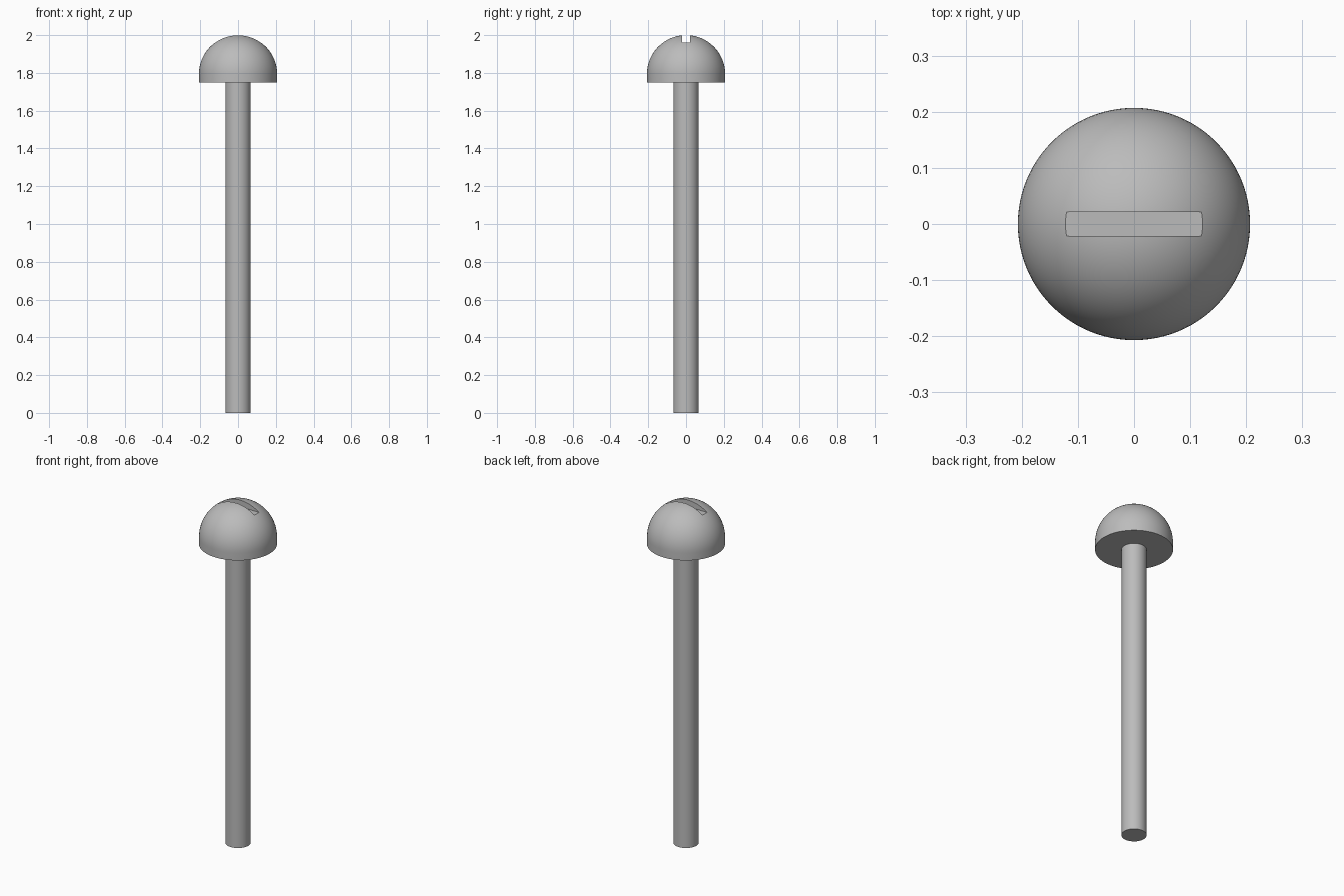
import bpy
import bmesh
from math import sin, cos, pi, radians

if "Cube" in bpy.data.objects:
    bpy.data.objects.remove(bpy.data.objects["Cube"], do_unlink=True)

HEAD_R, SHAFT_R = 0.207, 0.067
HEAD_BASE, DOME_BASE, TOP = 1.75, 1.793, 2.0
SLOT_FLOOR, SLOT_HALF = 1.96, 0.021

steel = bpy.data.materials.new("steel grey")
steel.use_nodes = True
colour = (0.5, 0.5, 0.5, 1)
steel.diffuse_color = colour
steel.node_tree.nodes["Principled BSDF"].inputs["Base Color"].default_value = colour


def lathe(name, profile, steps=96):
    """Revolve an (r, z) profile around the z axis."""
    bm = bmesh.new()
    verts = [bm.verts.new((r, 0, z)) for r, z in profile]
    edges = [bm.edges.new(pair) for pair in zip(verts, verts[1:])]
    bmesh.ops.spin(bm, geom=verts + edges, cent=(0, 0, 0), axis=(0, 0, 1),
                   angle=2 * pi, steps=steps)
    bmesh.ops.remove_doubles(bm, verts=bm.verts, dist=1e-5)
    bmesh.ops.recalc_face_normals(bm, faces=bm.faces)
    mesh = bpy.data.meshes.new(name)
    bm.to_mesh(mesh)
    bm.free()
    mesh.materials.append(steel)
    obj = bpy.data.objects.new(name, mesh)
    bpy.context.collection.objects.link(obj)
    return obj


def activate(obj):
    bpy.ops.object.select_all(action="DESELECT")
    obj.select_set(True)
    bpy.context.view_layer.objects.active = obj


# Round shaft
shaft = lathe("shaft", [(0, 0), (SHAFT_R, 0), (SHAFT_R, HEAD_BASE), (0, HEAD_BASE)])

# Domed head with a short straight rim, open underneath onto the shaft
arc = [i * pi / 2 / 24 for i in range(24)]
dome = [(HEAD_R * cos(a), DOME_BASE + HEAD_R * sin(a)) for a in arc]
head = lathe("head", [(0, HEAD_BASE), (HEAD_R, HEAD_BASE)] + dome + [(0, TOP)])

# Screwdriver slot cut across the top of the head
bpy.ops.mesh.primitive_cube_add(size=1, location=(0, 0, SLOT_FLOOR + 0.1))
cutter = bpy.context.object
cutter.name = "slot_cutter"
cutter.scale = (0.6, SLOT_HALF * 2, 0.2)
cutter.hide_render = True
cutter.data.materials.append(steel)
activate(head)
slot = head.modifiers.new("slot", "BOOLEAN")
slot.operation = "DIFFERENCE"
slot.solver = "EXACT"
slot.object = cutter
bpy.ops.object.modifier_apply(modifier=slot.name)
bpy.data.objects.remove(cutter, do_unlink=True)

# Smooth curves, crisp rims
for part in (shaft, head):
    activate(part)
    bpy.ops.object.shade_smooth_by_angle(angle=radians(30))
